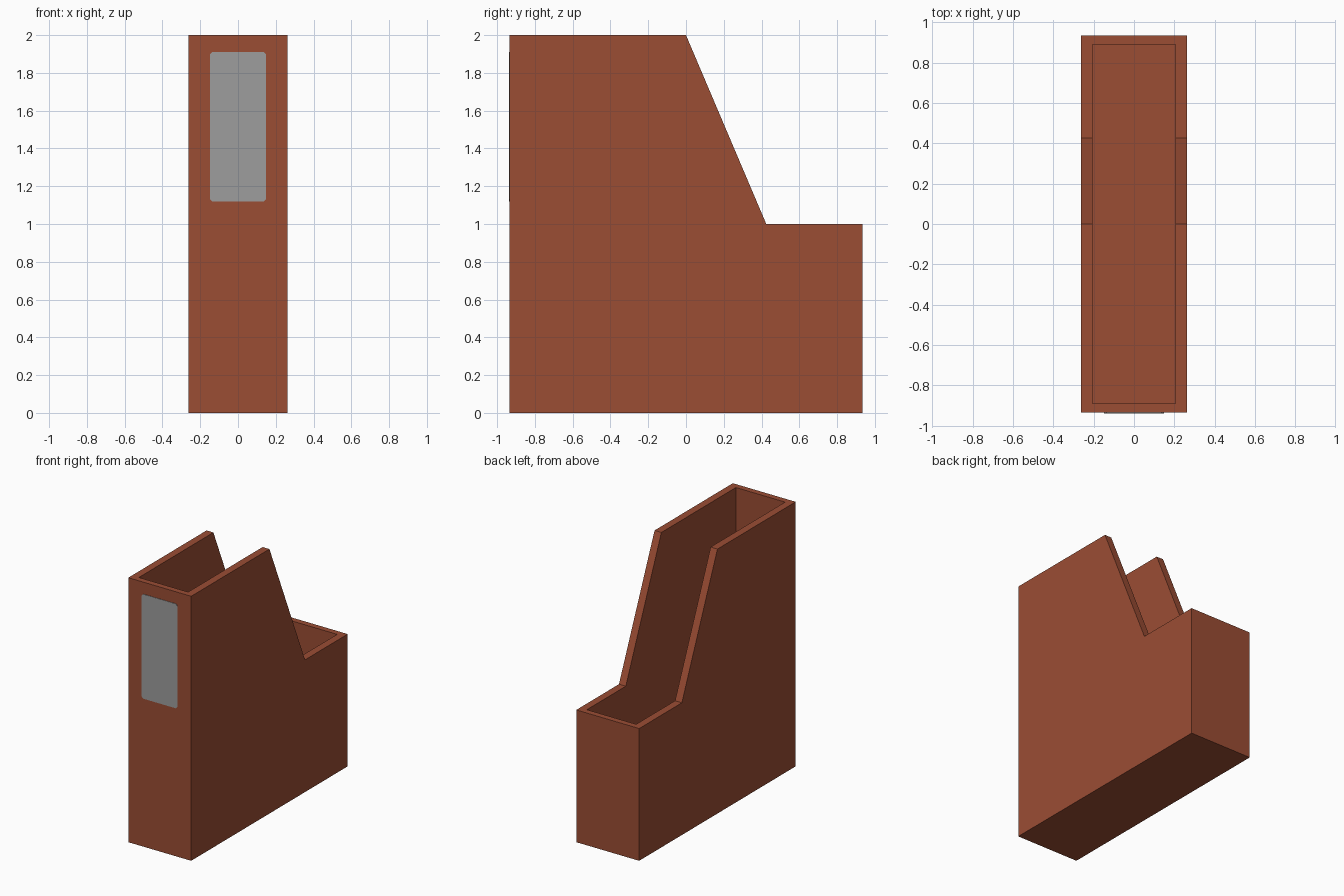
import bpy, bmesh
from mathutils import Vector

if "Cube" in bpy.data.objects:
    bpy.data.objects.remove(bpy.data.objects["Cube"])


def material(name, rgb):
    m = bpy.data.materials.new(name)
    m.diffuse_color = (*rgb, 1)
    m.use_nodes = True
    m.node_tree.nodes["Principled BSDF"].inputs["Base Color"].default_value = m.diffuse_color
    return m


def prism(name, points, offset, mat):
    """Extrude a flat outline along an offset vector."""
    bm = bmesh.new()
    face = bm.faces.new([bm.verts.new(p) for p in points])
    ext = bmesh.ops.extrude_face_region(bm, geom=[face], use_keep_orig=True)
    verts = [g for g in ext["geom"] if isinstance(g, bmesh.types.BMVert)]
    bmesh.ops.translate(bm, verts=verts, vec=Vector(offset))
    bmesh.ops.recalc_face_normals(bm, faces=bm.faces)
    mesh = bpy.data.meshes.new(name)
    bm.to_mesh(mesh)
    bm.free()
    mesh.materials.append(mat)
    obj = bpy.data.objects.new(name, mesh)
    bpy.context.collection.objects.link(obj)
    return obj


brick = material("brick_brown", (0.328, 0.074, 0.034))
grey = material("label_grey", (0.337, 0.337, 0.337))

W, D = 0.263, 0.935        # outer half width and half depth
IW, ID = 0.206, 0.89       # inner half width and half depth
FLOOR = 0.05

# Holder body: side profile extruded across the width
profile = [(-D, 0), (D, 0), (D, 1), (0.425, 1), (0, 2), (-D, 2)]
holder = prism("holder_body", [(-W, y, z) for y, z in profile], (2 * W, 0, 0), brick)

# Hollow interior, open at the top
cutter = prism("interior_cutter",
               [(-IW, -ID, FLOOR), (IW, -ID, FLOOR), (IW, ID, FLOOR), (-IW, ID, FLOOR)],
               (0, 0, 2.5), brick)
cutter.hide_render = True
cutter.hide_viewport = False
mod = holder.modifiers.new("hollow", "BOOLEAN")
mod.operation = "DIFFERENCE"
mod.solver = "EXACT"
mod.object = cutter
bpy.context.view_layer.objects.active = holder
holder.select_set(True)
bpy.ops.object.modifier_apply(modifier=mod.name)
bpy.data.objects.remove(cutter)

# Spine label: thin plate with clipped corners on the front
hw, z0, z1, c = 0.149, 1.12, 1.91, 0.013
outline = [(-hw + c, z0), (hw - c, z0), (hw, z0 + c), (hw, z1 - c),
           (hw - c, z1), (-hw + c, z1), (-hw, z1 - c), (-hw, z0 + c)]
prism("spine_label", [(x, -D - 0.003, z) for x, z in outline], (0, 0.004, 0), grey)
